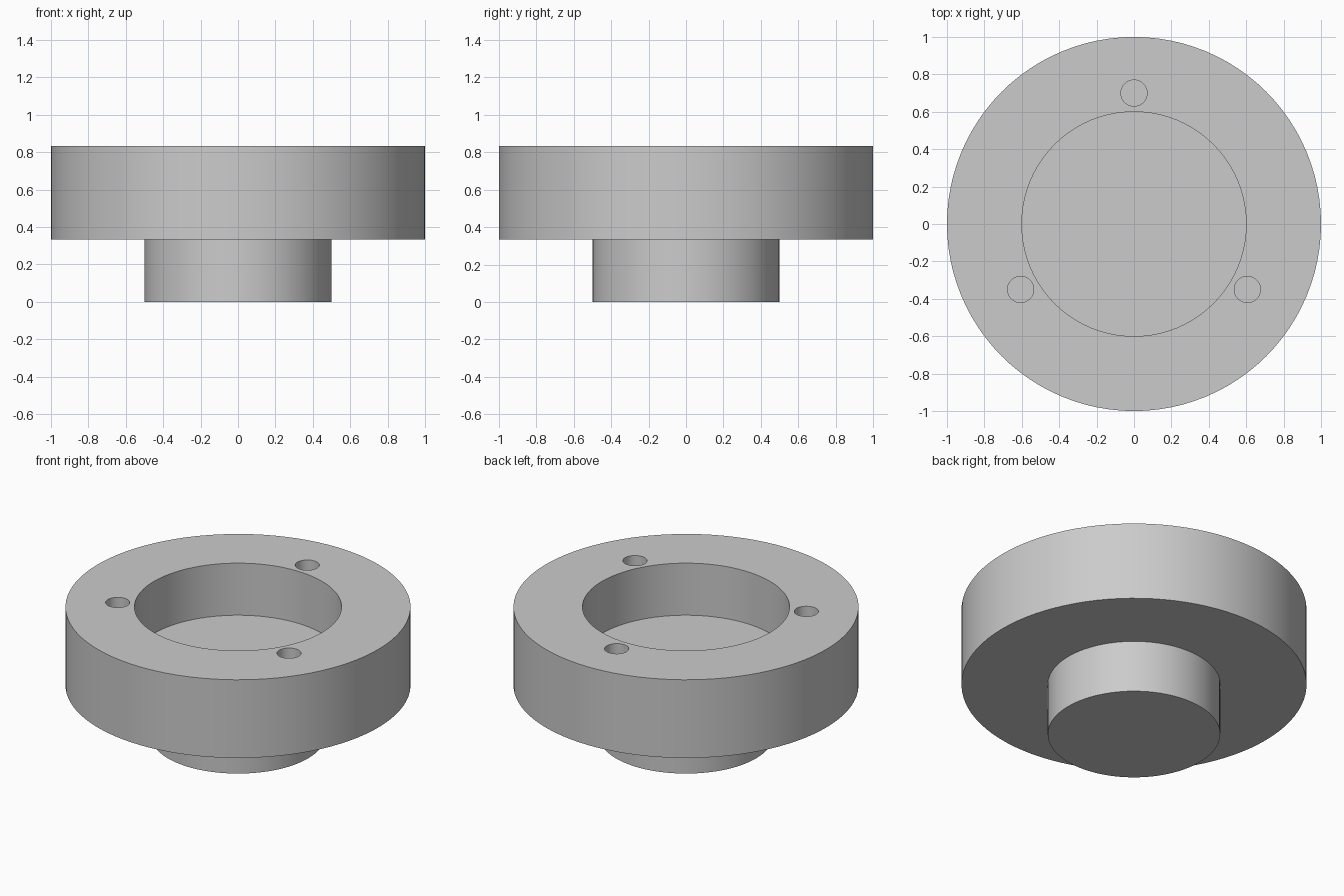
import bpy, bmesh, math
from mathutils import Matrix, Vector

cube = bpy.data.objects.get("Cube")
if cube:
    bpy.data.objects.remove(cube, do_unlink=True)

SEGMENTS = 96
BOSS_R, FLANGE_R, RECESS_R = 0.5, 1.0, 0.6
FLANGE_Z, RECESS_Z, TOP_Z = 0.333, 0.5, 0.833
HOLE_R, HOLE_RING, HOLE_DEPTH = 0.07, 0.7, 0.333

grey = bpy.data.materials.new("plain grey")
grey.use_nodes = True
colour = (0.6, 0.6, 0.6, 1)
grey.diffuse_color = colour
grey.node_tree.nodes["Principled BSDF"].inputs["Base Color"].default_value = colour


def add_object(name, bm):
    bmesh.ops.recalc_face_normals(bm, faces=bm.faces)
    mesh = bpy.data.meshes.new(name)
    bm.to_mesh(mesh)
    bm.free()
    mesh.materials.append(grey)
    obj = bpy.data.objects.new(name, mesh)
    bpy.context.collection.objects.link(obj)
    return obj


def lathe(name, profile):
    """Turn a closed (radius, height) profile about the z axis."""
    bm = bmesh.new()
    verts = [bm.verts.new((r, 0, z)) for r, z in profile]
    edges = [bm.edges.new(pair) for pair in zip(verts, verts[1:])]
    bmesh.ops.spin(bm, geom=verts + edges, cent=(0, 0, 0), axis=(0, 0, 1),
                   angle=math.tau, steps=SEGMENTS, use_merge=True)
    bmesh.ops.remove_doubles(bm, verts=bm.verts, dist=1e-4)
    return add_object(name, bm)


# Flanged body: boss below, wide ring above with a round recess
body = lathe("flanged_body", [
    (0, 0), (BOSS_R, 0), (BOSS_R, FLANGE_Z), (FLANGE_R, FLANGE_Z),
    (FLANGE_R, TOP_Z), (RECESS_R, TOP_Z), (RECESS_R, RECESS_Z), (0, RECESS_Z)])

# Three blind holes around the rim
bm = bmesh.new()
for i in range(3):
    angle = math.pi / 2 + i * math.tau / 3
    centre = Vector((HOLE_RING * math.cos(angle), HOLE_RING * math.sin(angle), TOP_Z))
    bmesh.ops.create_cone(bm, cap_ends=True, segments=48, radius1=HOLE_R,
                          radius2=HOLE_R, depth=2 * HOLE_DEPTH,
                          matrix=Matrix.Translation(centre))
cutter = add_object("hole_cutter", bm)

cut = body.modifiers.new("rim_holes", 'BOOLEAN')
cut.operation = 'DIFFERENCE'
cut.solver = 'EXACT'
cut.object = cutter

bpy.ops.object.select_all(action='DESELECT')
body.select_set(True)
bpy.context.view_layer.objects.active = body
bpy.ops.object.modifier_apply(modifier=cut.name)
bpy.data.objects.remove(cutter, do_unlink=True)
bpy.ops.object.shade_smooth_by_angle(angle=math.radians(30))
